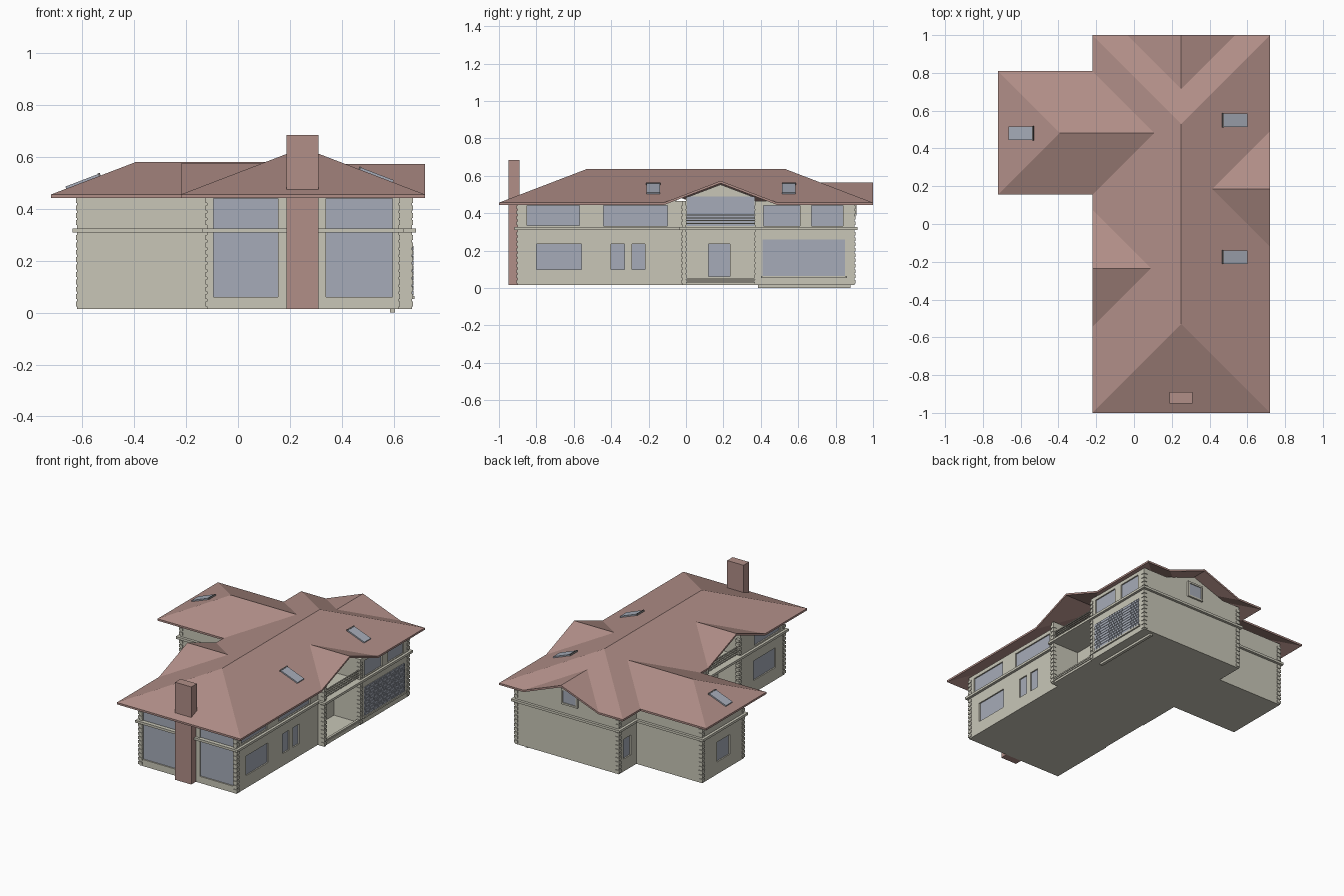
import bpy, bmesh, math
from mathutils import Matrix

if "Cube" in bpy.data.objects:
    bpy.data.objects.remove(bpy.data.objects["Cube"])


def material(name, rgb):
    m = bpy.data.materials.new(name)
    m.diffuse_color = (*rgb, 1)
    m.use_nodes = True
    m.node_tree.nodes["Principled BSDF"].inputs["Base Color"].default_value = m.diffuse_color
    return m


WALL = material("warm stone", (.58, .565, .475))
ROOF = material("clay roof", (.44, .272, .245))
GLASS = material("blue grey glass", (.38, .41, .48))
DARK = material("dark frame", (.16, .15, .15))


def finish(name, bm, mat):
    bmesh.ops.recalc_face_normals(bm, faces=bm.faces[:])
    me = bpy.data.meshes.new(name)
    bm.to_mesh(me)
    bm.free()
    me.materials.append(mat)
    ob = bpy.data.objects.new(name, me)
    bpy.context.collection.objects.link(ob)
    return ob


def boxes(name, items, mat):
    """One object made of boxes given as (x0, x1, y0, y1, z0, z1)."""
    bm = bmesh.new()
    for x0, x1, y0, y1, z0, z1 in items:
        mtx = (Matrix.Translation(((x0 + x1) / 2, (y0 + y1) / 2, (z0 + z1) / 2))
               @ Matrix.Diagonal((x1 - x0, y1 - y0, z1 - z0, 1)))
        bmesh.ops.create_cube(bm, size=1, matrix=mtx)
    return finish(name, bm, mat)


def prism(name, pts, move, mat):
    """Extrude a flat outline of 3D points along a vector."""
    bm = bmesh.new()
    face = bm.faces.new([bm.verts.new(p) for p in pts])
    ext = bmesh.ops.extrude_face_region(bm, geom=[face])["geom"]
    bmesh.ops.translate(bm, vec=move,
                        verts=[v for v in ext if isinstance(v, bmesh.types.BMVert)])
    return finish(name, bm, mat)


# Walls: plan with two entrance recesses, a side bay and a wing
plan = [(-.12, -.9), (.62, -.9), (.62, -.02), (.67, -.02), (.67, 0), (.47, 0),
        (.47, .37), (.67, .37), (.67, .9), (-.12, .9), (-.12, .71), (-.62, .71),
        (-.62, .255), (-.12, .255), (-.12, -.05), (.05, -.05), (.05, -.42), (-.12, -.42)]
walls = prism("walls", [(x, y, .015) for x, y in plan], (0, 0, .45), WALL)

# Gable infill walls
def gable(name, axis, at, centre, half, low, peak, depth):
    outline = [(-half, .45), (half, .45), (half, low), (0, peak), (-half, low)]
    if axis == 'x':
        prism(name, [(at, centre + t, z) for t, z in outline], (depth, 0, 0), WALL)
    else:
        prism(name, [(centre + t, at, z) for t, z in outline], (0, depth, 0), WALL)

gable("right_gable_wall", 'x', .47, .185, .185, .483, .553, -.04)
gable("left_gable_wall", 'x', .05, -.235, .185, .483, .553, .04)
gable("back_gable_wall", 'y', .9, .25, .27, .452, .548, -.04)

# Windows: (wall axis, outward sign, wall position, from, to, bottom, top)
windows = [('y', -1, -.9, -.095, .155, .06, .44), ('y', -1, -.9, .34, .595, .06, .44),
           ('x', -1, -.62, .41, .55, .10, .235), ('x', -1, -.12, .77, .85, .10, .235)]
for side, at in ((1, .62), (-1, -.12)):
    windows += [('x', side, at, -.80, -.56, .10, .235),
                ('x', side, at, -.85, -.57, .335, .44)]
windows += [('x', 1, .62, -.44, -.10, .33, .44),
            ('x', 1, .62, -.40, -.33, .10, .235), ('x', 1, .62, -.29, -.22, .10, .235),
            ('x', 1, .67, .415, .61, .33, .44), ('x', 1, .67, .67, .84, .33, .44),
            ('x', 1, .47, .12, .235, .06, .235), ('x', -1, .05, -.29, -.18, .06, .235)]


def slab(win, d0, d1):
    axis, s, at, a, b, z0, z1 = win
    p, q = sorted((at + s * d0, at + s * d1))
    return (p, q, a, b, z0, z1) if axis == 'x' else (a, b, p, q, z0, z1)


cutter = boxes("window_cutter", [slab(w, -.014, .02) for w in windows], WALL)
mod = walls.modifiers.new("openings", 'BOOLEAN')
mod.operation, mod.solver, mod.object = 'DIFFERENCE', 'EXACT', cutter
bpy.context.view_layer.objects.active = walls
bpy.ops.object.modifier_apply(modifier=mod.name)
bpy.data.objects.remove(cutter)
boxes("window_glass", [slab(w, -.016, -.009) for w in windows], GLASS)

# Tall balcony glazing and small gable window with its frame
boxes("balcony_glass", [(.468, .475, .005, .365, .33, .49),
                        (.045, .052, -.415, -.055, .33, .49)], GLASS)
boxes("gable_window", [(.2, .3, .898, .906, .4, .485)], GLASS)
boxes("gable_window_frame", [(.188, .2, .895, .912, .388, .497), (.3, .312, .895, .912, .388, .497),
                             (.2, .3, .895, .912, .388, .4), (.2, .3, .895, .912, .485, .497)], WALL)

# Glass block wall on the side bay, laid in staggered courses
blocks = [(.665, .672, .41, .85, .065, .26)]
rows, cols = 10, 18
for r in range(rows):
    z = .066 + r * .0194
    for c in range(cols):
        y = .412 + c * .0243 + (.010 if r % 2 else 0)
        blocks.append((.668, .676, y, min(y + .021, .849), z, z + .017))
boxes("glass_block_wall", blocks, GLASS)
boxes("glass_block_sill", [(.66, .68, .40, .86, .052, .064)], WALL)
boxes("base_strip", [(.585, .605, .385, .88, 0, .02)], WALL)

# Floor band, which also forms both balcony floors
band = [(-.138, -.918), (.638, -.918), (.638, -.038), (.687, -.038), (.687, .918),
        (-.138, .918), (-.138, .728), (-.638, .728), (-.638, .237), (-.138, .237)]
prism("floor_band", [(x, y, .309) for x, y in band], (0, 0, .016), WALL)

# Corner stones: corner position and outward direction
corners = [(-.12, -.9, -1, -1), (.62, -.9, 1, -1), (.67, -.02, 1, -1), (.67, .37, 1, -1),
           (.67, .9, 1, 1), (-.12, .9, -1, 1), (-.62, .71, -1, 1), (-.62, .255, -1, -1),
           (-.12, -.05, -1, 1), (-.12, -.42, -1, -1)]
stones = []
for x, y, sx, sy in corners:
    cx, cy = x - sx * .009, y - sy * .009
    for i in range(15):
        z = .024 + i * .0285
        if not .285 < z < .325:
            stones.append((cx - .014, cx + .014, cy - .014, cy + .014, z, z + .019))
boxes("corner_stones", stones, WALL)

# Entrance floors, steps and balcony rails
porch, rails = [], []
for x0, x1, y0, y1, front in ((.46, .665, -.002, .372, .66), (-.115, .06, -.422, -.048, -.11)):
    porch.append((x0, x1, y0, y1, .015, .03))
    for z in (.032, .045):
        porch.append((front - .008, front + .008, y0, y1, z, z + .009))
    for z in (.342, .357, .372, .387):
        rails.append((front - .004, front + .004, y0, y1, z, z + .006))
boxes("porch_steps", porch, WALL)
boxes("balcony_rails", rails, WALL)

# Roof: plan points with distance from the eave, which sets the height
SLOPE, EAVE = .383, .456
pts = dict(
    A=(-.22, -1, 0), B=(.72, -1, 0), C=(.72, 1, 0), D=(-.22, 1, 0),
    P=(.25, -.53, .47), Q=(.25, .53, .47),
    r0=(.72, -.12, 0), r1=(.72, .49, 0), rp=(.72, .185, .305), ri=(.415, .185, .305),
    l0=(-.22, -.545, 0), l1=(-.22, .075, 0), lp=(-.22, -.235, .31), li=(.09, -.235, .31),
    b0=(-.035, 1, 0), b1=(.535, 1, 0), bp=(.25, 1, .285), bi=(.25, .715, .285),
    w0=(-.22, .155, 0), w1=(-.22, .81, 0), wi=(.1075, .4825, .3275),
    wr=(-.3925, .4825, .3275), ws=(-.72, .155, 0), wn=(-.72, .81, 0))
faces = ["A B P", "B r0 ri r1 C Q P", "C b1 bi b0 D Q", "D w1 wi w0 l1 li l0 A P Q",
         "r0 rp ri", "rp r1 ri", "l0 li lp", "lp li l1", "b1 bp bi", "bp b0 bi",
         "ws w0 wi wr", "ws wr wn", "wn wr wi w1"]
bm = bmesh.new()
vs = {k: bm.verts.new((x, y, EAVE + SLOPE * d)) for k, (x, y, d) in pts.items()}
for f in faces:
    bm.faces.new([vs[k] for k in f.split()])
bmesh.ops.recalc_face_normals(bm, faces=bm.faces[:])
low = bmesh.ops.extrude_face_region(bm, geom=bm.faces[:], use_keep_orig=True)["geom"]
bmesh.ops.translate(bm, vec=(0, 0, -.013),
                    verts=[v for v in low if isinstance(v, bmesh.types.BMVert)])
finish("roof", bm, ROOF)

# Chimney
boxes("chimney", [(.187, .31, -.95, -.89, .015, .685)], ROOF)

# Skylights lying on the slopes
for i, (x, y, eave_x) in enumerate(((.535, .55, .72), (.535, -.175, .72), (-.6, .48, -.72))):
    s = 1 if eave_x > 0 else -1
    z = EAVE + SLOPE * abs(eave_x - x) + .004
    place = Matrix.Translation((x, y, z)) @ Matrix.Rotation(s * math.atan(SLOPE), 4, 'Y')
    pane = boxes(f"skylight_glass_{i + 1}", [(-.068, .068, -.036, .036, -.004, .005)], GLASS)
    edge = boxes(f"skylight_edge_{i + 1}", [(-s * .07 - .004, -s * .07 + .004, -.038, .038, -.004, .007)], DARK)
    pane.matrix_world = edge.matrix_world = place
